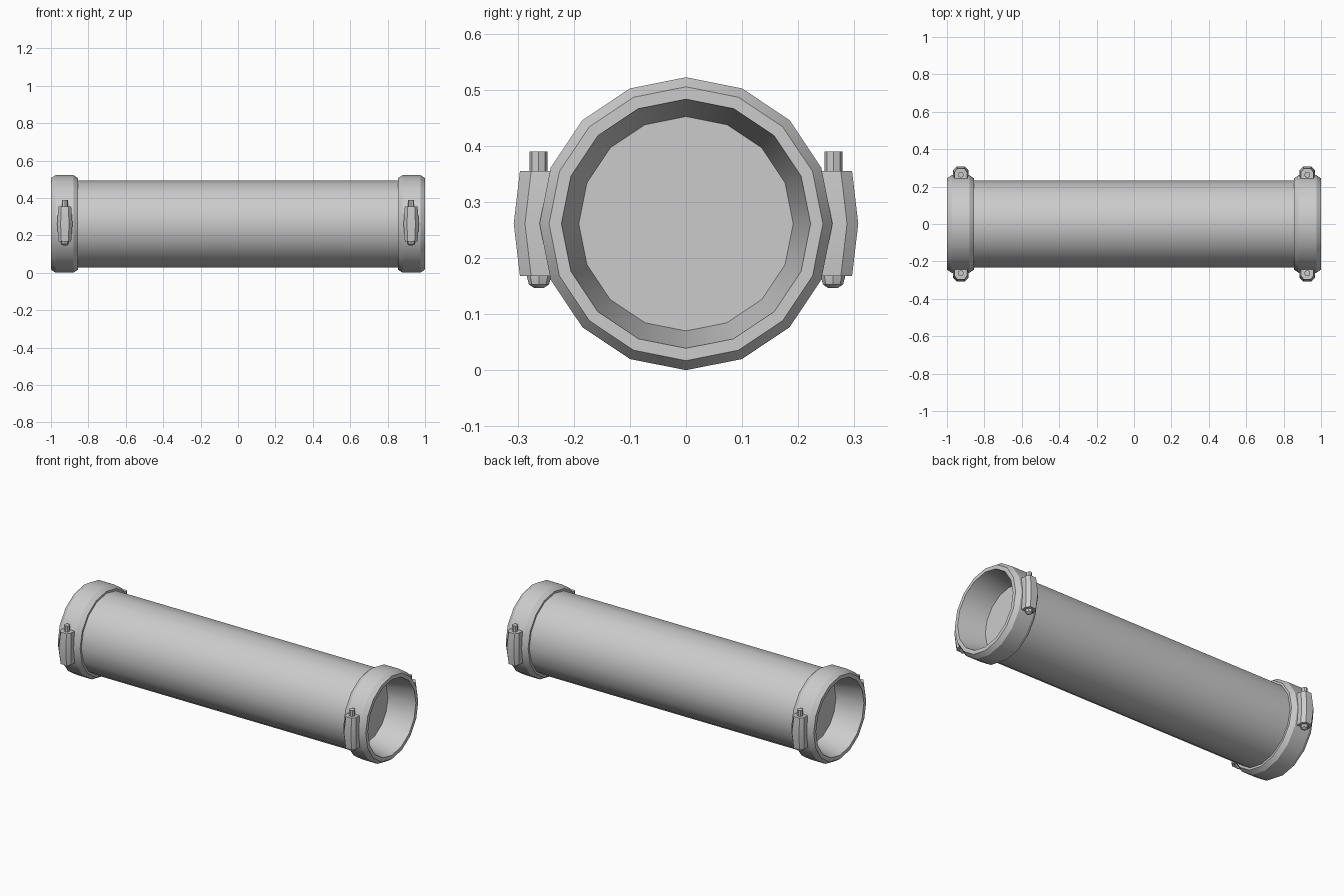
import bpy, bmesh
from math import sin, cos, pi, radians

if "Cube" in bpy.data.objects:
    bpy.data.objects.remove(bpy.data.objects["Cube"])

CZ = 0.261  # height of the tube axis


def finish(name, bm):
    bmesh.ops.remove_doubles(bm, verts=bm.verts, dist=1e-5)
    me = bpy.data.meshes.new(name)
    bm.to_mesh(me)
    bm.free()
    ob = bpy.data.objects.new(name, me)
    bpy.context.collection.objects.link(ob)
    bpy.ops.object.select_all(action='DESELECT')
    ob.select_set(True)
    bpy.context.view_layer.objects.active = ob
    bpy.ops.object.shade_smooth_by_angle(angle=radians(30))
    return ob


def skin(bm, rings, flip=False):
    n = len(rings[0])
    vs = [[bm.verts.new(p) for p in r] for r in rings]
    for a, b in zip(vs, vs[1:]):
        for j in range(n):
            k = (j + 1) % n
            f = (a[j], a[k], b[k], b[j])
            bm.faces.new(f[::-1] if flip else f)
    return vs


def lathe_x(name, profile, flip=False, n=16):
    bm = bmesh.new()
    rings = [[(x, r * sin(2 * pi * j / n), CZ + r * cos(2 * pi * j / n))
              for j in range(n)] for x, r in profile if r > 0]
    vs = skin(bm, rings, flip)
    if profile[0][1] == 0:  # flat end disc
        bm.faces.new(vs[0] if flip else vs[0][::-1])
    return finish(name, bm)


def lathe_z(name, x, y, profile, n=8):
    bm = bmesh.new()
    vs = skin(bm, [[(x + r * cos(2 * pi * j / n), y + r * sin(2 * pi * j / n), z)
                    for j in range(n)] for r, z in profile])
    bm.faces.new(vs[0])
    bm.faces.new(vs[-1])
    bmesh.ops.recalc_face_normals(bm, faces=bm.faces)
    return finish(name, bm)


# main tube
lathe_x("tube", [(0.87, 0.232), (-0.87, 0.232)])

# end collars with a recessed disc
COLLAR = [(0.84, 0), (0.84, 0.191), (1.0, 0.222), (1.0, 0.244), (0.975, 0.261),
          (0.88, 0.261), (0.855, 0.244), (0.855, 0.225)]

for s, end in ((1, "right"), (-1, "left")):
    lathe_x("collar_" + end, [(s * x, r) for x, r in COLLAR], s < 0)
    for t, side in ((-1, "front"), (1, "back")):
        tag = side + "_" + end
        cx = s * 0.926
        # clamp body, slightly bulged at mid height
        bm = bmesh.new()
        rings = []
        for z, w, y in ((0.168, 0.034, 0.296), (CZ, 0.041, 0.307), (0.355, 0.034, 0.296)):
            half = [(w, 0.236), (w, y - 0.02), (w * 0.55, y)]
            pts = half + [(-a, b) for a, b in reversed(half)]
            rings.append([(cx + a, t * b, z) for a, b in pts])
        vs = skin(bm, rings)
        bm.faces.new(vs[0])
        bm.faces.new(vs[-1])
        bmesh.ops.recalc_face_normals(bm, faces=bm.faces)
        finish("clamp_body_" + tag, bm)
        # bolt end above, rounded nut below
        lathe_z("clamp_bolt_" + tag, cx, t * 0.263, [(0.016, 0.34), (0.016, 0.39)])
        lathe_z("clamp_nut_" + tag, cx, t * 0.262,
                [(0.021, 0.175), (0.021, 0.164), (0.018, 0.153), (0.008, 0.146)])

# rest exactly on the ground
for ob in bpy.data.objects:
    ob.location.z = 0.261 - CZ
